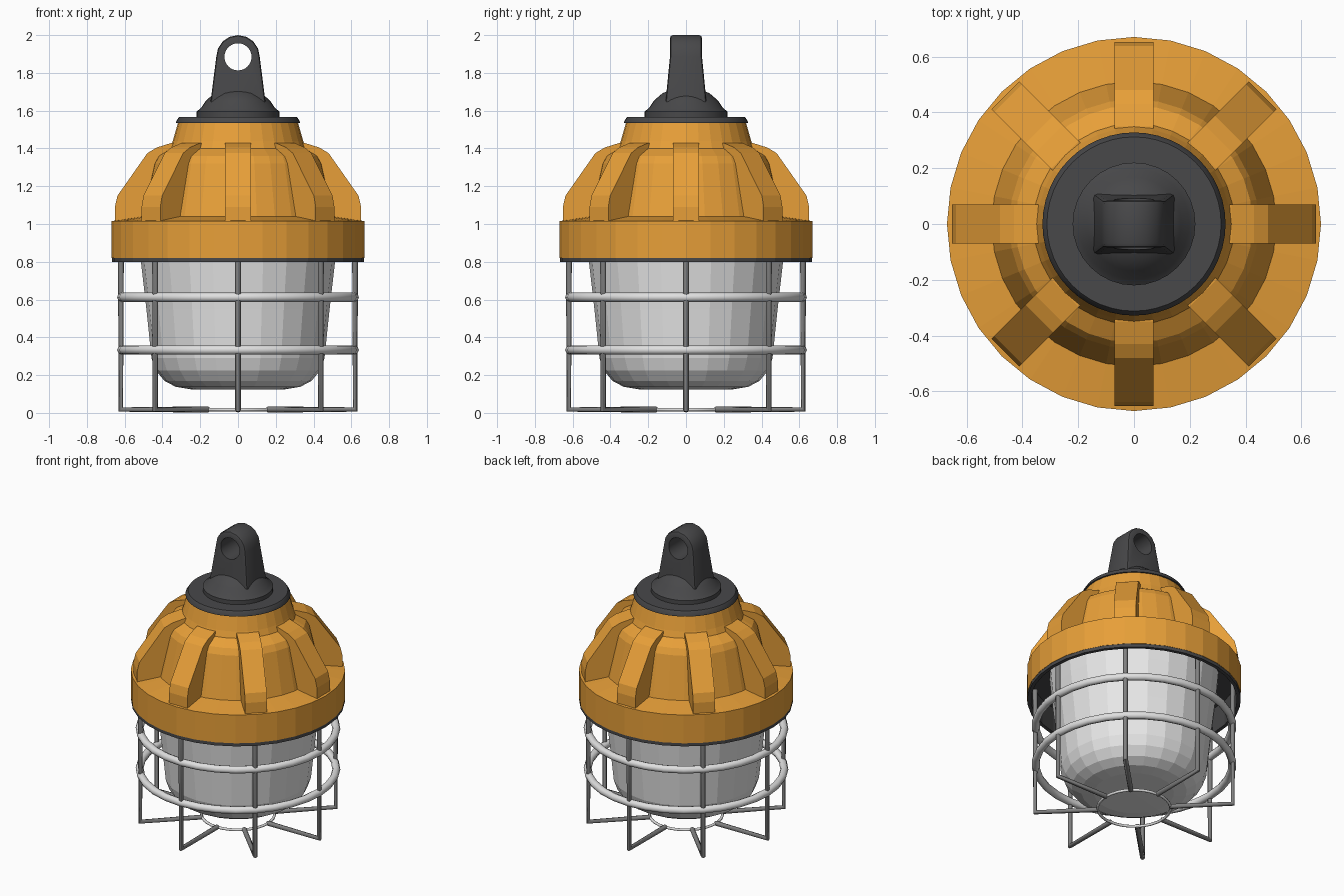
import bpy, bmesh, math
from mathutils import Matrix, Vector

cube = bpy.data.objects.get("Cube")
if cube:
    bpy.data.objects.remove(cube, do_unlink=True)


def material(name, r, g, b):
    m = bpy.data.materials.new(name)
    m.use_nodes = True
    m.diffuse_color = (r, g, b, 1)
    m.node_tree.nodes["Principled BSDF"].inputs["Base Color"].default_value = (r, g, b, 1)
    return m


orange = material("orange paint", 0.8, 0.347, 0.04)
dark = material("dark iron", 0.065, 0.065, 0.068)
glass = material("frosted glass", 0.8, 0.8, 0.8)
steel = material("grey wire", 0.22, 0.22, 0.22)
bright = material("bright wire", 0.74, 0.74, 0.74)


def activate(obj):
    bpy.ops.object.select_all(action='DESELECT')
    obj.select_set(True)
    bpy.context.view_layer.objects.active = obj


def smooth(obj, degrees=35):
    activate(obj)
    bpy.ops.object.shade_smooth_by_angle(angle=math.radians(degrees))


def finish(name, bm, mat):
    bmesh.ops.recalc_face_normals(bm, faces=bm.faces)
    mesh = bpy.data.meshes.new(name)
    bm.to_mesh(mesh)
    bm.free()
    mesh.materials.append(mat)
    obj = bpy.data.objects.new(name, mesh)
    bpy.context.collection.objects.link(obj)
    return obj


def lathe(name, profile, sides, mat):
    """Turn (radius, height) points about the z axis."""
    bm = bmesh.new()
    verts = [bm.verts.new((r, 0, z)) for r, z in profile]
    edges = [bm.edges.new(pair) for pair in zip(verts, verts[1:])]
    bmesh.ops.spin(bm, geom=verts + edges, cent=(0, 0, 0), axis=(0, 0, 1),
                   angle=math.tau, steps=sides)
    bmesh.ops.remove_doubles(bm, verts=bm.verts, dist=0.0005)
    return finish(name, bm, mat)


def torus(name, radius, tube, z, mat):
    loop = [(radius + tube * math.cos(math.tau * i / 8),
             z + tube * math.sin(math.tau * i / 8)) for i in range(9)]
    smooth(lathe(name, loop, 32, mat), 60)


def wire(name, points, radius, mat):
    curve = bpy.data.curves.new(name, 'CURVE')
    curve.dimensions = '3D'
    curve.bevel_depth = radius
    curve.bevel_resolution = 2
    curve.use_fill_caps = True
    spline = curve.splines.new('POLY')
    spline.points.add(len(points) - 1)
    for p, co in zip(spline.points, points):
        p.co = (*co, 1)
    curve.materials.append(mat)
    obj = bpy.data.objects.new(name, curve)
    bpy.context.collection.objects.link(obj)
    activate(obj)
    bpy.ops.object.convert(target='MESH')
    smooth(bpy.context.object, 60)


# Housing with its wide rim, and the gasket with the hollow liner inside it
lathe("housing", [(0, 0.995), (0.658, 0.995), (0.658, 0.82), (0.67, 0.82), (0.67, 1.015),
                  (0.51, 1.04), (0.447, 1.32), (0.425, 1.36), (0.36, 1.4),
                  (0.345, 1.44), (0.315, 1.545), (0, 1.545)], 32, orange)
lathe("gasket", [(0, 0.97), (0.645, 0.97), (0.645, 0.798), (0.668, 0.798), (0.668, 0.82),
                 (0.655, 0.82), (0.655, 0.985), (0, 0.985)], 32, dark)

# Eight cooling ribs
rib = [(0.31, 1.0), (0.652, 1.0), (0.652, 1.09), (0.638, 1.15), (0.48, 1.375),
       (0.43, 1.405), (0.35, 1.43), (0.31, 1.43)]
for i in range(8):
    bm = bmesh.new()
    face = bm.faces.new([bm.verts.new((x, -0.07, z)) for x, z in rib])
    out = bmesh.ops.extrude_face_region(bm, geom=[face])
    moved = [v for v in out["geom"] if isinstance(v, bmesh.types.BMVert)]
    bmesh.ops.translate(bm, verts=moved, vec=(0, 0.14, 0))
    bm.transform(Matrix.Rotation(math.tau * i / 8, 4, 'Z'))
    finish(f"rib_{i + 1}", bm, orange)

# Top collar and dome
smooth(lathe("collar", [(0, 1.535), (0.328, 1.535), (0.328, 1.542), (0.312, 1.567),
                        (0, 1.567)], 48, dark))
smooth(lathe("cap_dome", [(0, 1.56), (0.22, 1.56), (0.22, 1.595), (0.198, 1.612),
                          (0.168, 1.655), (0.125, 1.692), (0.07, 1.716), (0, 1.724)],
             32, dark))

# Hanging lug: flared foot, arched top, round eye
eye_z = 1.885
arch = [(0.115 * math.cos(math.pi * i / 8), eye_z + 0.115 * math.sin(math.pi * i / 8))
        for i in range(9)]
outline = [(0.15, 1.58), (0.145, 1.65)] + arch + [(-0.145, 1.65), (-0.15, 1.58)]
n = len(outline)
bm = bmesh.new()
sheets = []
for side in (-1, 1):
    row = [bm.verts.new((x, side * (0.085 if z > 1.7 else 0.108), z)) for x, z in outline]
    bm.faces.new((row[0], row[1], row[n - 2], row[n - 1]))
    bm.faces.new((row[1], row[2], row[n - 3], row[n - 2]))
    bm.faces.new(row[2:n - 2])
    sheets.append(row)
a, b = sheets
for i in range(n):
    j = (i + 1) % n
    bm.faces.new((a[i], a[j], b[j], b[i]))
lug = finish("hanging_lug", bm, dark)

bm = bmesh.new()
bmesh.ops.create_cone(bm, cap_ends=True, segments=24, radius1=0.072, radius2=0.072, depth=0.6,
                      matrix=Matrix.Translation((0, 0, eye_z)) @ Matrix.Rotation(math.pi / 2, 4, 'X'))
cutter = finish("eye_cutter", bm, dark)
cutter.hide_render = True
bevel = lug.modifiers.new("edges", 'BEVEL')
bevel.width = 0.016
bevel.segments = 2
bevel.use_clamp_overlap = False
bevel.limit_method = 'ANGLE'
bevel.angle_limit = math.radians(50)
hole = lug.modifiers.new("eye", 'BOOLEAN')
hole.operation = 'DIFFERENCE'
hole.solver = 'EXACT'
hole.object = cutter
activate(lug)
for mod in ("edges", "eye"):
    bpy.ops.object.modifier_apply(modifier=mod)
bpy.data.objects.remove(cutter, do_unlink=True)
smooth(lug)

# Glass bowl
lathe("glass_bowl", [(0, 0.975), (0.53, 0.975), (0.515, 0.81), (0.485, 0.55), (0.458, 0.29),
                     (0.435, 0.225), (0.39, 0.17), (0.33, 0.138), (0.25, 0.125), (0, 0.123)],
      24, glass)

# Wire guard: hoops, bent bars and the small base ring
for i, z in enumerate((0.612, 0.333)):
    torus(f"guard_hoop_{i + 1}", 0.615, 0.025, z, bright)
for i in range(8):
    turn = Matrix.Rotation(math.tau * i / 8, 3, 'Z')
    path = [turn @ Vector(p) for p in ((0.62, 0, 0.9), (0.62, 0, 0.018), (0.225, 0, 0.018))]
    wire(f"guard_bar_{i + 1}", path, 0.016, steel)
torus("guard_base_ring", 0.228, 0.009, 0.017, bright)
